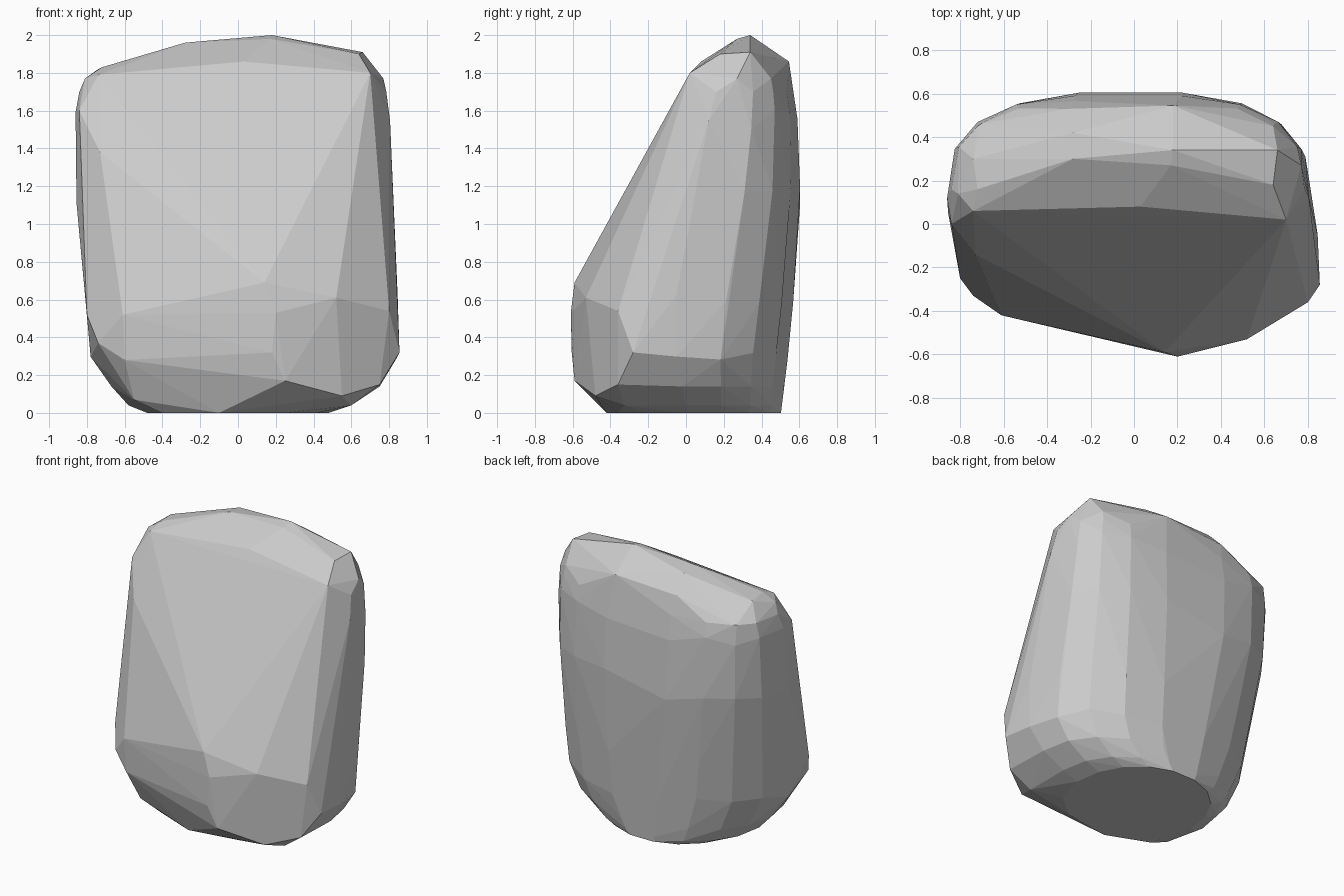
import bpy, bmesh, math, random

random.seed(4)

# Rounded back: height, left x, right x, side y, back y
back_levels = [
    (0.00, -0.48, 0.48, 0.00, 0.51),
    (0.04, -0.58, 0.60, 0.00, 0.515),
    (0.14, -0.67, 0.75, -0.02, 0.525),
    (0.33, -0.78, 0.845, -0.05, 0.545),
    (0.62, -0.81, 0.845, -0.05, 0.575),
    (1.15, -0.855, 0.825, 0.05, 0.61),
    (1.55, -0.86, 0.805, 0.12, 0.595),
    (1.70, -0.84, 0.785, 0.16, 0.57),
]

# Sloping front face and its lower lip
front = [
    (0.70, 0.02, 1.80), (0.03, 0.08, 1.86), (-0.74, 0.06, 1.79), (-0.84, 0.0, 1.60),
    (-0.73, -0.14, 1.38), (0.14, -0.59, 0.69), (0.20, -0.61, 0.53), (0.52, -0.53, 0.61),
    (-0.61, -0.42, 0.52), (-0.80, -0.25, 0.52), (-0.74, -0.33, 0.37), (0.18, -0.605, 0.32),
    (0.80, -0.36, 0.54), (0.855, -0.28, 0.32), (0.75, -0.36, 0.15), (0.25, -0.59, 0.17),
    (0.55, -0.48, 0.09), (-0.60, -0.41, 0.28),
]

# Slanted top ridge
crown = [
    (-0.72, 0.16, 1.83), (-0.28, 0.30, 1.96), (0.17, 0.27, 1.98), (0.64, 0.18, 1.90),
    (-0.74, 0.30, 1.82), (-0.28, 0.42, 1.945), (0.18, 0.34, 2.00), (0.66, 0.34, 1.91),
    (-0.30, 0.53, 1.83), (0.18, 0.545, 1.86), (0.64, 0.45, 1.77), (0.77, 0.27, 1.77),
    (-0.72, 0.45, 1.70), (-0.81, 0.14, 1.77),
]

# Flat base outline
base = [(-0.10, -0.42, 0), (-0.40, -0.30, 0), (0.25, -0.36, 0), (0.42, -0.22, 0),
        (-0.55, -0.32, 0.07), (0.60, -0.33, 0.04)]


def back_arc(z, left, right, side, back, steps=9):
    """Half superellipse, squarer towards the top."""
    n = 2.1 + 0.6 * min(z, 1.3)
    points = []
    for i in range(steps + 1):
        a = math.pi * i / steps
        c, s = math.cos(a), math.sin(a)
        x = (left + right) / 2 + (right - left) / 2 * math.copysign(abs(c) ** (2 / n), c)
        y = side + (back - side) * abs(s) ** (2 / n)
        dz = random.uniform(-0.06, 0.06) if 0.3 < z < 1.6 else 0
        points.append((x, y, z + dz))
    return points


points = front + crown + base
for level in back_levels:
    points += back_arc(*level)

# Faceted rock: convex hull around the outline points
bm = bmesh.new()
for p in points:
    bm.verts.new(p)
hull = bmesh.ops.convex_hull(bm, input=bm.verts)
loose = {g for g in hull["geom_interior"] + hull["geom_unused"] if isinstance(g, bmesh.types.BMVert)}
bmesh.ops.delete(bm, geom=list(loose), context='VERTS')
bmesh.ops.dissolve_limit(bm, angle_limit=math.radians(2), verts=bm.verts, edges=bm.edges)
bmesh.ops.recalc_face_normals(bm, faces=bm.faces)

mesh = bpy.data.meshes.new("rock")
bm.to_mesh(mesh)
bm.free()
bpy.context.collection.objects.link(bpy.data.objects.new("rock", mesh))
